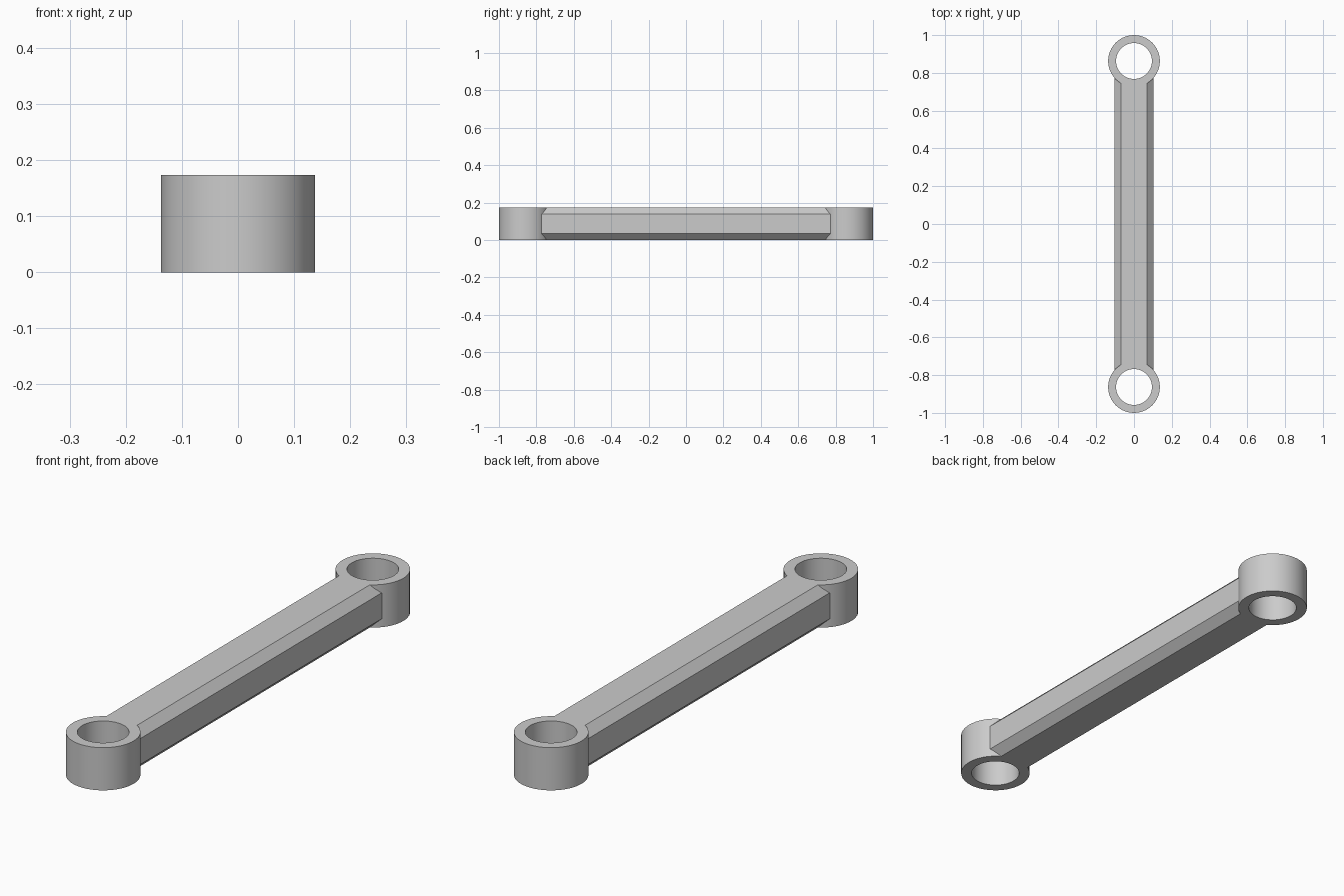
import bpy
import bmesh

cube = bpy.data.objects.get("Cube")
if cube:
    bpy.data.objects.remove(cube, do_unlink=True)

HEIGHT = 0.173
EYE_RADIUS, BORE_RADIUS, EYE_Y = 0.137, 0.095, 0.863
HALF_WIDTH, CHAMFER = 0.103, 0.034
BAR_END = 0.773

grey = bpy.data.materials.new("plain grey")
grey.use_nodes = True
grey.diffuse_color = (0.6, 0.6, 0.6, 1)
grey.node_tree.nodes["Principled BSDF"].inputs["Base Color"].default_value = (0.6, 0.6, 0.6, 1)


def cylinder(name, radius, height, y):
    bpy.ops.mesh.primitive_cylinder_add(vertices=48, radius=radius, depth=height,
                                        location=(0, y, HEIGHT / 2))
    obj = bpy.context.object
    obj.name = name
    obj.data.materials.append(grey)
    return obj


def combine(target, tool, operation):
    mod = target.modifiers.new(operation.lower(), "BOOLEAN")
    mod.operation = operation
    mod.solver = "EXACT"
    mod.object = tool
    bpy.context.view_layer.objects.active = target
    bpy.ops.object.modifier_apply(modifier=mod.name)
    bpy.data.objects.remove(tool, do_unlink=True)


# Bar with four chamfered long edges
w, c, h = HALF_WIDTH, CHAMFER, HEIGHT
profile = [(c - w, 0), (w - c, 0), (w, c), (w, h - c),
           (w - c, h), (c - w, h), (-w, h - c), (-w, c)]
bm = bmesh.new()
end = bm.faces.new([bm.verts.new((x, -BAR_END, z)) for x, z in profile])
side = bmesh.ops.extrude_face_region(bm, geom=[end])["geom"]
bmesh.ops.translate(bm, vec=(0, 2 * BAR_END, 0),
                    verts=[v for v in side if isinstance(v, bmesh.types.BMVert)])
bmesh.ops.recalc_face_normals(bm, faces=bm.faces)
mesh = bpy.data.meshes.new("link_bar")
bm.to_mesh(mesh)
bm.free()
mesh.materials.append(grey)
link = bpy.data.objects.new("link_bar", mesh)
bpy.context.collection.objects.link(link)

# Round eyes at both ends, then their through holes
for y in (-EYE_Y, EYE_Y):
    combine(link, cylinder("end_eye", EYE_RADIUS, HEIGHT, y), "UNION")
for y in (-EYE_Y, EYE_Y):
    combine(link, cylinder("bore_cutter", BORE_RADIUS, HEIGHT * 2, y), "DIFFERENCE")

bpy.ops.object.select_all(action="DESELECT")
link.select_set(True)
bpy.context.view_layer.objects.active = link
bpy.ops.object.shade_smooth_by_angle(angle=0.5)
